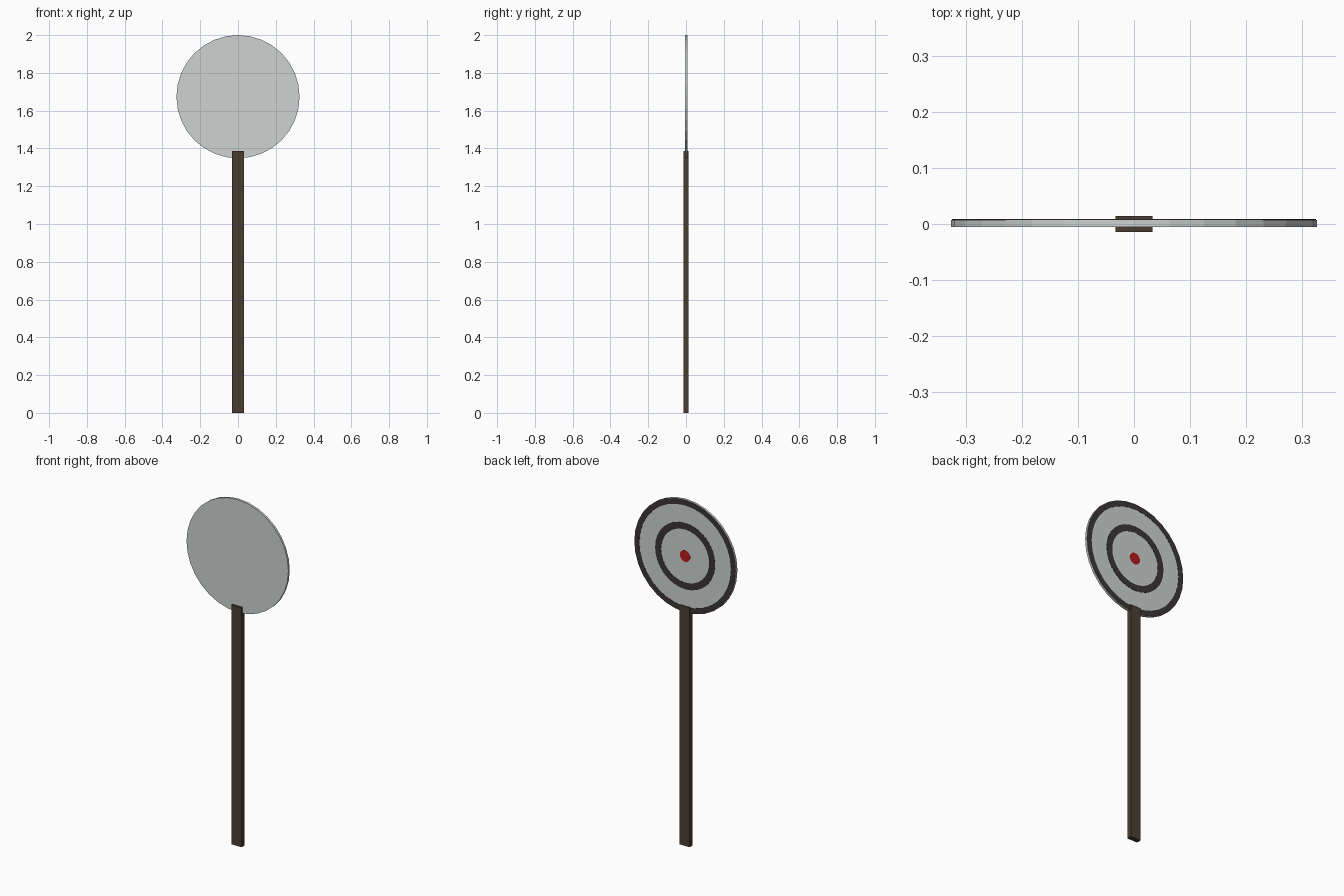
import bpy, bmesh, math

if "Cube" in bpy.data.objects:
    bpy.data.objects.remove(bpy.data.objects["Cube"])

DISC_Z, DISC_R, SIDES = 1.674, 0.326, 32


def material(name, rgb):
    m = bpy.data.materials.new(name)
    m.diffuse_color = (*rgb, 1)
    m.use_nodes = True
    m.node_tree.nodes["Principled BSDF"].inputs["Base Color"].default_value = m.diffuse_color
    return m


def add_object(name, bm, mat):
    bmesh.ops.recalc_face_normals(bm, faces=bm.faces)
    mesh = bpy.data.meshes.new(name)
    bm.to_mesh(mesh)
    bm.free()
    mesh.materials.append(mat)
    obj = bpy.data.objects.new(name, mesh)
    bpy.context.collection.objects.link(obj)
    return obj


def circle(bm, r, y):
    step = 2 * math.pi / SIDES
    return [bm.verts.new((r * math.cos(i * step), y, DISC_Z + r * math.sin(i * step)))
            for i in range(SIDES)]


def bridge(bm, a, b):
    for i in range(SIDES):
        j = (i + 1) % SIDES
        bm.faces.new((a[i], a[j], b[j], b[i]))


def disc(name, r, y0, y1, mat):
    bm = bmesh.new()
    a, b = circle(bm, r, y0), circle(bm, r, y1)
    bm.faces.new(a)
    bm.faces.new(b)
    bridge(bm, a, b)
    return add_object(name, bm, mat)


def ring(name, r_in, r_out, y0, y1, mat):
    bm = bmesh.new()
    loops = [circle(bm, r, y) for r, y in
             ((r_in, y0), (r_out, y0), (r_out, y1), (r_in, y1))]
    for i in range(4):
        bridge(bm, loops[i], loops[(i + 1) % 4])
    return add_object(name, bm, mat)


wood = material("dark_wood", (0.07, 0.047, 0.03))
metal = material("pale_metal", (0.61, 0.65, 0.64))
dark = material("dark_paint", (0.045, 0.035, 0.037))
red = material("red_paint", (0.5, 0.01, 0.012))

# Round plate
disc("target_plate", DISC_R, -0.005, 0.0075, metal)

# Painted markings on the back
ring("outer_ring", 0.293, 0.324, 0.007, 0.0085, dark)
ring("inner_ring", 0.154, 0.192, 0.007, 0.0085, dark)
disc("bullseye", 0.033, 0.007, 0.0085, red)

# Post, clasping the lower edge of the plate
bm = bmesh.new()
bmesh.ops.create_cube(bm, size=1)
for v in bm.verts:
    v.co = (v.co.x * 0.066, v.co.y * 0.028, (v.co.z + 0.5) * 1.386)
add_object("post", bm, wood)
